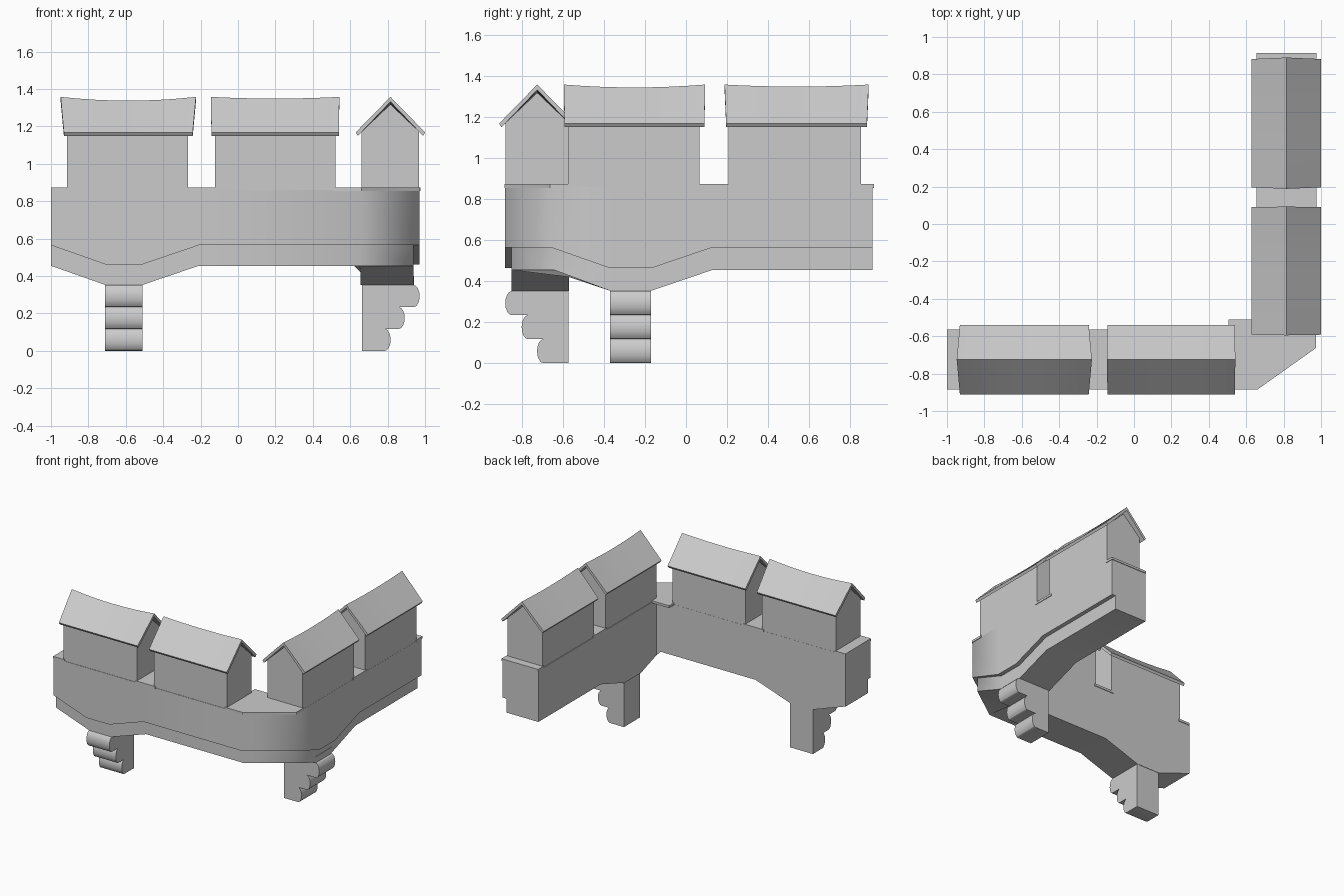
import bpy, bmesh, math

if "Cube" in bpy.data.objects:
    bpy.data.objects.remove(bpy.data.objects["Cube"])


def loft(name, rings, angle=30):
    """Join matching closed rings of points into a capped solid."""
    bm = bmesh.new()
    vs = [[bm.verts.new(p) for p in r] for r in rings]
    n = len(rings[0])
    for a, b in zip(vs, vs[1:]):
        for i in range(n):
            j = (i + 1) % n
            bm.faces.new((a[i], a[j], b[j], b[i]))
    bm.faces.new(vs[0][::-1])
    bm.faces.new(vs[-1])
    bmesh.ops.recalc_face_normals(bm, faces=bm.faces)
    me = bpy.data.meshes.new(name)
    bm.to_mesh(me)
    bm.free()
    ob = bpy.data.objects.new(name, me)
    bpy.context.collection.objects.link(ob)
    bpy.ops.object.select_all(action='DESELECT')
    ob.select_set(True)
    bpy.context.view_layer.objects.active = ob
    bpy.ops.object.shade_smooth_by_angle(angle=math.radians(angle))
    return ob


# wing frames: u runs along the wing, v points outward from its centre line
def front(u, v, z):
    return (u, -0.725 - v, z)


def side(u, v, z):
    return (0.815 + v, u, z)


# wall: stations of (outer xy, recessed xy, inner xy, band z, inner bottom z)
TOP, LIP = 0.86, 0.11
stations = []
for x, z in ((-1, .565), (-.71, .463), (-.51, .463), (-.21, .565)):
    stations.append(((x, -.882), (x, -.85), (x, -.57), z, z - LIP))
stations.append(((.66, -.882), (.65, -.85), (.62, -.57), .565, .455))
stations.append(((.97, -.66), (.937, -.645), (.656, -.57), .565, .42))
for y, z in ((-.37, .463), (-.17, .463), (.13, .565), (.91, .565)):
    stations.append(((.97, y), (.937, y), (.656, y), z, z - LIP))
rings = [[(*o, TOP), (*o, z), (*r, z), (*r, z - LIP), (*i, zi), (*i, TOP)]
         for o, r, i, z, zi in stations]
loft("wall", rings, 60)


# corbels: three stepped rounded lobes under each dip of the wall
def corbel(name, frame, u0, u1):
    prof = [(-.152, .40), (.125, .40), (.125, .35)]
    for k, v in enumerate((.125, .045, -.03)):
        zc = .293 - .117 * k
        for s in range(9):
            a = math.pi * (.5 - s / 8)
            prof.append((v + .031 * math.cos(a), zc + .0585 * math.sin(a)))
    prof.append((-.152, 0))
    loft(name, [[frame(u, v, max(z, 0)) for v, z in prof] for u in (u0, u1)])


corbel("front_corbel", front, -.71, -.51)
corbel("side_corbel", side, -.37, -.17)


# merlons with gabled bodies and slightly sagging roofs
def merlon(name, frame, u0, u1, r0, r1, sag, flare):
    body = [(-.154, .84), (.154, .84), (.154, 1.172), (0, 1.318), (-.154, 1.172)]
    loft(name + "_body", [[frame(u, v, z) for v, z in body] for u in (u0, u1)])
    rings = []
    for s in range(9):
        t = s / 4 - 1
        dz = -sag * (1 - t * t)
        mid, half = (r0 + r1) / 2, (r1 - r0) / 2
        ue, ur = mid + t * (half - flare), mid + t * half
        prof = [(ue, .186, 1.168), (ur, 0, 1.358 + dz), (ue, -.186, 1.168),
                (ue, -.174, 1.15), (ur, 0, 1.332 + dz), (ue, .174, 1.15)]
        rings.append([frame(*p) for p in prof])
    loft(name + "_roof", rings)


merlon("front_merlon_left", front, -.915, -.268, -.948, -.225, .02, .017)
merlon("front_merlon_right", front, -.122, .52, -.145, .542, .009, .003)
merlon("side_merlon_near", side, -.575, .065, -.595, .093, .014, .003)
merlon("side_merlon_far", side, .207, .852, .188, .89, .01, .008)


# coping slabs in the gaps
def slab(name, pts):
    loft(name, [[(x, y, z) for x, y in pts] for z in (.855, .873)])


def gap(name, frame, u0, u1):
    slab(name, [frame(u, v, 0)[:2] for u, v in
                ((u0, -.16), (u1, -.16), (u1, .16), (u0, .16))])


gap("front_coping_end", front, -1, -.90)
gap("front_coping_gap", front, -.284, -.106)
gap("side_coping_gap", side, .05, .226)
gap("side_coping_end", side, .84, .915)
slab("corner_coping", [(.505, -.885), (.66, -.885), (.974, -.662), (.974, -.56),
                       (.656, -.56), (.656, -.51), (.505, -.51)])
